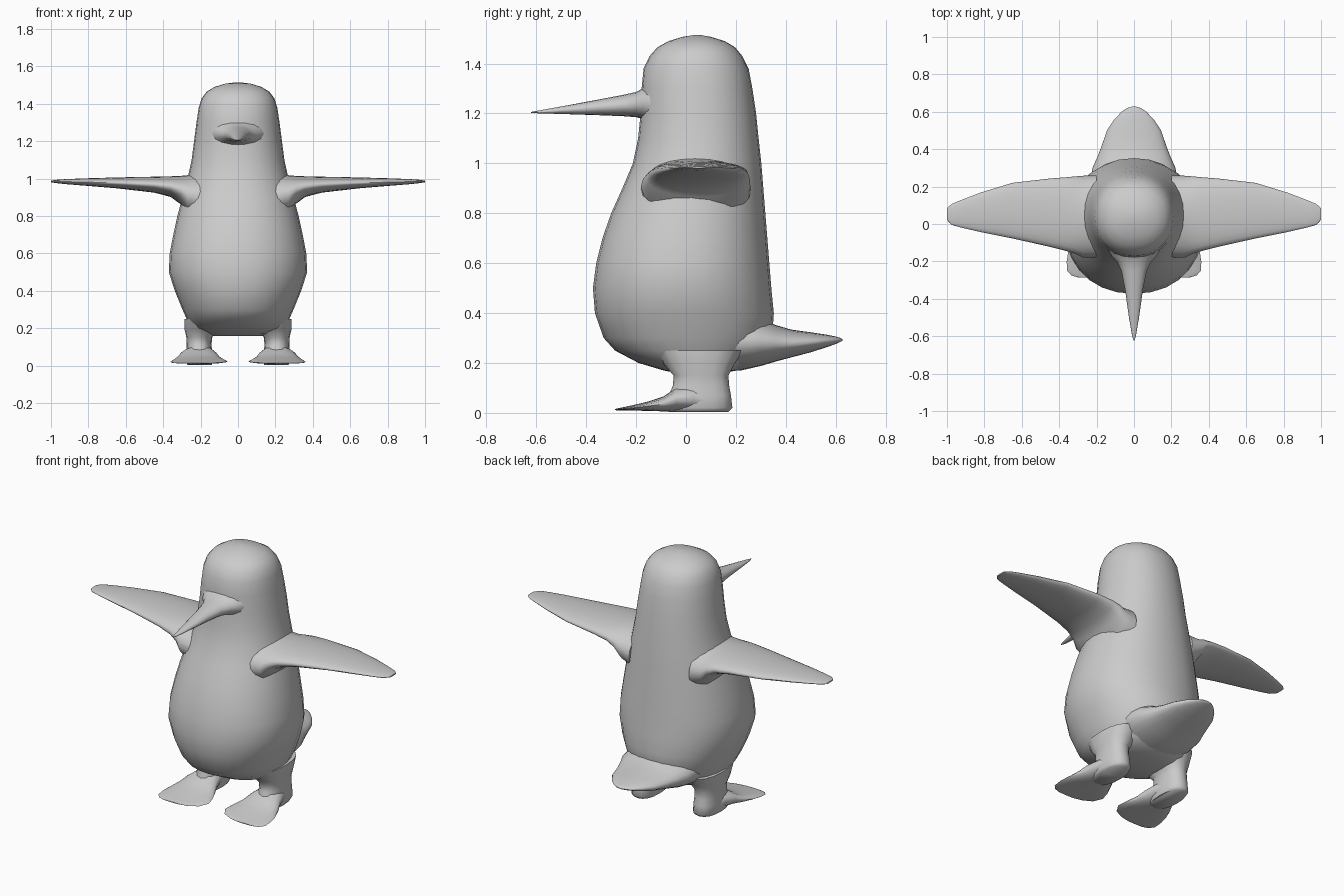
import bpy, bmesh, math

grey = bpy.data.materials.new("plain grey")
grey.diffuse_color = (0.6, 0.6, 0.6, 1)


def loft(name, sections, place, sides=24, power=1.0):
    """Skin rounded rings. Section: (t, a_min, a_max, b_min, b_max); place maps (t, a, b) to x, y, z."""
    bm = bmesh.new()
    rings = []
    for t, a0, a1, b0, b1 in sections:
        ring = []
        for i in range(sides):
            ang = 2 * math.pi * i / sides
            c, s = math.cos(ang), math.sin(ang)
            c = math.copysign(abs(c) ** power, c)
            s = math.copysign(abs(s) ** power, s)
            a = (a0 + a1) / 2 + c * (a1 - a0) / 2
            b = (b0 + b1) / 2 + s * (b1 - b0) / 2
            ring.append(bm.verts.new(place(t, a, b)))
        rings.append(ring)
    for r, q in zip(rings, rings[1:]):
        for i in range(sides):
            j = (i + 1) % sides
            bm.faces.new((r[i], r[j], q[j], q[i]))
    bm.faces.new(rings[0][::-1])
    bm.faces.new(rings[-1])
    bmesh.ops.recalc_face_normals(bm, faces=bm.faces)
    mesh = bpy.data.meshes.new(name)
    bm.to_mesh(mesh)
    bm.free()
    mesh.materials.append(grey)
    obj = bpy.data.objects.new(name, mesh)
    bpy.context.collection.objects.link(obj)
    bpy.ops.object.select_all(action='DESELECT')
    obj.select_set(True)
    bpy.context.view_layer.objects.active = obj
    bpy.ops.object.shade_smooth_by_angle(angle=math.radians(65))
    return obj


def along_z(t, a, b):
    return (a, b, t)


def along_y(t, a, b):
    return (a, t, b)


# Body and head: height, half width, front, back
body = [(0.157, 0.12, -0.02, 0.14), (0.17, 0.19, -0.09, 0.2), (0.2, 0.245, -0.19, 0.26),
        (0.25, 0.275, -0.285, 0.31), (0.3, 0.297, -0.33, 0.345), (0.4, 0.338, -0.365, 0.352),
        (0.5, 0.37, -0.373, 0.342), (0.6, 0.365, -0.36, 0.334), (0.7, 0.346, -0.335, 0.326),
        (0.8, 0.324, -0.3, 0.318), (0.9, 0.298, -0.255, 0.31), (1.0, 0.27, -0.213, 0.302),
        (1.1, 0.248, -0.192, 0.291), (1.2, 0.235, -0.182, 0.281), (1.3, 0.222, -0.178, 0.266),
        (1.38, 0.21, -0.17, 0.251), (1.43, 0.194, -0.146, 0.226), (1.465, 0.167, -0.115, 0.197),
        (1.49, 0.125, -0.07, 0.155), (1.507, 0.07, -0.015, 0.1), (1.514, 0.015, 0.03, 0.06)]
loft("body", [(z, -w, w, f, k) for z, w, f, k in body], along_z, 28, 0.93)

# Beak: y, half width, bottom, top
beak = [(-0.12, 0.15, 1.15, 1.33), (-0.175, 0.118, 1.178, 1.3), (-0.2, 0.092, 1.185, 1.286),
        (-0.25, 0.068, 1.189, 1.275), (-0.35, 0.048, 1.193, 1.256), (-0.5, 0.027, 1.198, 1.228),
        (-0.6, 0.01, 1.201, 1.21), (-0.622, 0.002, 1.203, 1.206)]
loft("beak", [(y, -w, w, lo, hi) for y, w, lo, hi in beak], along_y, 16)

# Tail: y, half width, bottom, top
tail = [(0.12, 0.23, 0.165, 0.42), (0.22, 0.235, 0.17, 0.4), (0.3, 0.222, 0.188, 0.378),
        (0.36, 0.195, 0.206, 0.352), (0.42, 0.172, 0.222, 0.334), (0.5, 0.145, 0.243, 0.323),
        (0.56, 0.105, 0.262, 0.314), (0.6, 0.066, 0.276, 0.306), (0.62, 0.036, 0.285, 0.3),
        (0.628, 0.01, 0.29, 0.296)]
loft("tail", [(y, -w, w, lo, hi) for y, w, lo, hi in tail], along_y)

# Wings: x, front, back, bottom, top
wing = [(0.2, -0.18, 0.26, 0.76, 1.03), (0.27, -0.18, 0.258, 0.8, 1.018),
        (0.31, -0.16, 0.255, 0.865, 1.014), (0.36, -0.145, 0.25, 0.902, 1.012),
        (0.45, -0.122, 0.243, 0.925, 1.01), (0.65, -0.077, 0.22, 0.948, 1.006),
        (0.82, -0.043, 0.168, 0.962, 1.001), (0.92, -0.02, 0.13, 0.97, 0.997),
        (0.975, -0.005, 0.107, 0.976, 0.993), (1.0, 0.022, 0.085, 0.98, 0.988)]

# Legs: height, inner, outer, front, back
leg = [(0.004, 0.14, 0.27, -0.07, 0.17), (0.02, 0.135, 0.278, -0.085, 0.186),
       (0.07, 0.137, 0.277, -0.07, 0.18), (0.11, 0.142, 0.274, -0.052, 0.173),
       (0.15, 0.138, 0.276, -0.05, 0.17), (0.19, 0.11, 0.285, -0.085, 0.19),
       (0.25, 0.09, 0.285, -0.13, 0.23)]

# Webbed feet: y, inner, outer, bottom, top
foot = [(0.12, 0.15, 0.265, 0.004, 0.07), (0.03, 0.13, 0.285, 0.004, 0.115),
        (-0.04, 0.11, 0.31, 0.005, 0.1), (-0.09, 0.09, 0.332, 0.006, 0.066),
        (-0.15, 0.066, 0.352, 0.008, 0.046), (-0.2, 0.055, 0.36, 0.009, 0.034),
        (-0.25, 0.085, 0.358, 0.01, 0.023), (-0.275, 0.14, 0.335, 0.01, 0.018),
        (-0.285, 0.19, 0.3, 0.011, 0.015)]

for side, s in (("left", 1), ("right", -1)):
    loft(side + "_wing", wing, lambda t, a, b: (s * t, a, b))
    loft(side + "_leg", leg, lambda t, a, b: (s * a, b, t), 16, 0.85)
    loft(side + "_foot", foot, lambda t, a, b: (s * a, t, b), 16)
